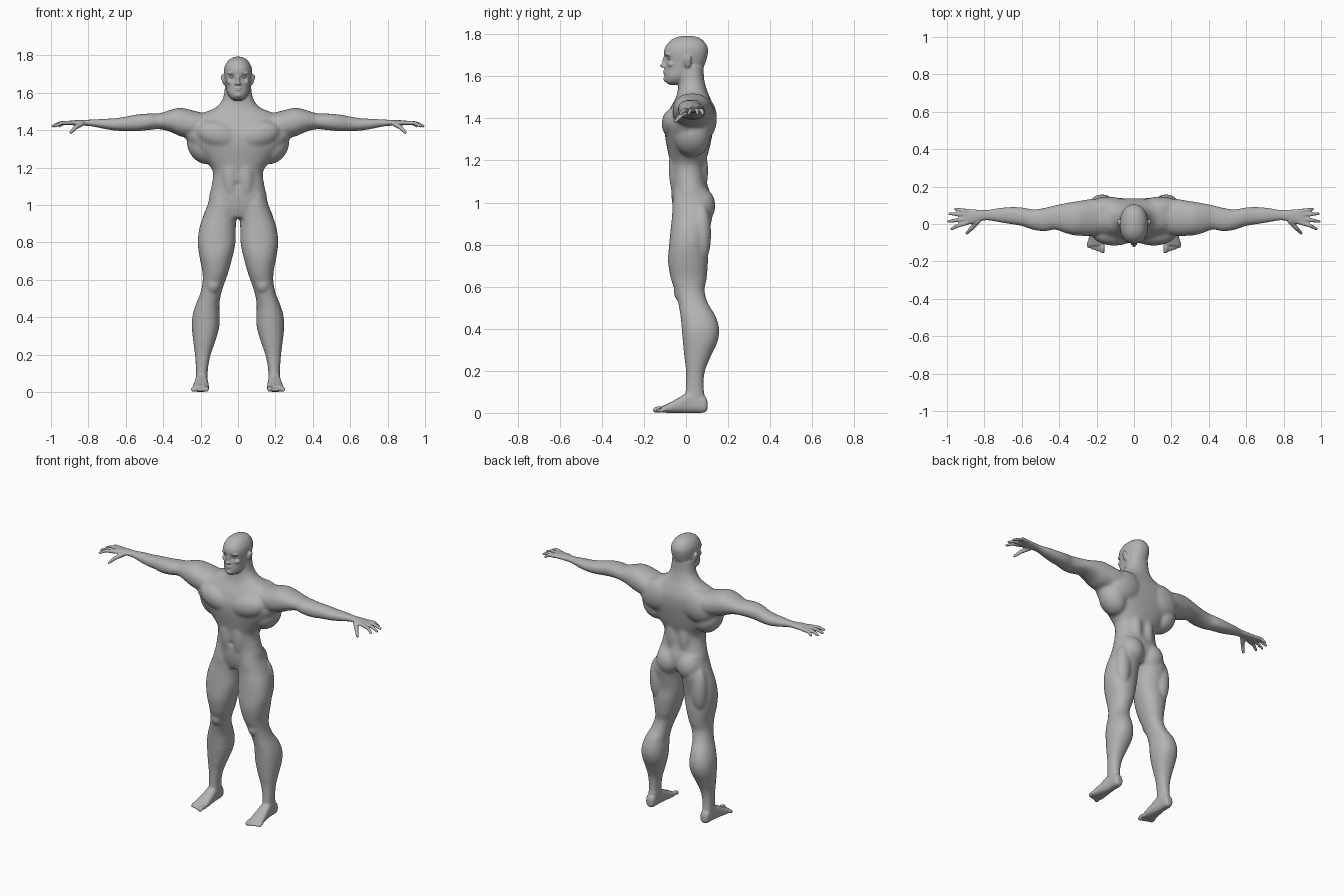
import bpy, bmesh, math
from mathutils import Vector, Matrix

default = bpy.data.objects.get("Cube")
if default:
    bpy.data.objects.remove(default)

skin = bpy.data.materials.new("plain grey")
skin.use_nodes = True
GREY = (0.45, 0.45, 0.45, 1)
skin.diffuse_color = GREY
skin.node_tree.nodes["Principled BSDF"].inputs["Base Color"].default_value = GREY

# How a section (t along the part, a and b across it) maps to space
def upright(t, a, b):
    return (a, b, t)

def sideways(t, a, b):
    return (t, b, a)

def forward(t, a, b):
    return (a, t, b)


def spline(rows, steps=5):
    """Catmull-Rom interpolation between section rows."""
    out = []
    last = len(rows) - 1
    for i in range(last):
        quad = [rows[max(i - 1, 0)], rows[i], rows[i + 1], rows[min(i + 2, last)]]
        for k in range(steps):
            u = k / steps
            out.append([((2 * q) + (r - p) * u + (2 * p - 5 * q + 4 * r - s) * u * u
                         + (3 * q - p - 3 * r + s) * u ** 3) / 2
                        for p, q, r, s in zip(*quad)])
    return out + [list(rows[-1])]


def loft(bm, place, rows, power=2.2, sides=44):
    """Skin rounded sections given as (t, a_min, a_max, b_min, b_max)."""
    rings = []
    for t, a0, a1, b0, b1 in spline(rows):
        ring = []
        for k in range(sides):
            c = math.cos(math.tau * k / sides)
            s = math.sin(math.tau * k / sides)
            a = (a0 + a1) / 2 + (a1 - a0) / 2 * math.copysign(abs(c) ** (2 / power), c)
            b = (b0 + b1) / 2 + (b1 - b0) / 2 * math.copysign(abs(s) ** (2 / power), s)
            ring.append(bm.verts.new(place(t, a, b)))
        rings.append(ring)
    for low, high in zip(rings, rings[1:]):
        for k in range(sides):
            n = (k + 1) % sides
            bm.faces.new((low[k], low[n], high[n], high[k]))
    bm.faces.new(rings[0])
    bm.faces.new(rings[-1])


def blob(bm, centre, radii, tilt=0):
    matrix = (Matrix.Translation(centre) @ Matrix.Rotation(tilt, 4, 'Y')
              @ Matrix.Diagonal((*radii, 1)))
    bmesh.ops.create_uvsphere(bm, u_segments=28, v_segments=18, radius=1, matrix=matrix)


def digit(bm, points, radii):
    """Finger or toe: tapered bones with round joints."""
    points = [Vector(p) for p in points]
    for p, r in zip(points, radii):
        blob(bm, p, (r, r, r))
    for p, q, r, s in zip(points, points[1:], radii, radii[1:]):
        turn = (q - p).to_track_quat('Z', 'Y').to_matrix().to_4x4()
        bmesh.ops.create_cone(bm, cap_ends=True, segments=16, radius1=r, radius2=s,
                              depth=(q - p).length,
                              matrix=Matrix.Translation((p + q) / 2) @ turn)


def mirror(bm):
    copy = bmesh.ops.duplicate(bm, geom=bm.verts[:] + bm.edges[:] + bm.faces[:])
    verts = [g for g in copy["geom"] if isinstance(g, bmesh.types.BMVert)]
    bmesh.ops.scale(bm, vec=(-1, 1, 1), verts=verts)


def dent(bm, centre, radius, depth):
    for v in bm.verts:
        if v.co.y < 0:
            d = (v.co - Vector(centre)).length / radius
            v.co.y += depth * math.exp(-d * d)


def fuse(bm, name, voxel, rounds):
    """Merge all shells into one smooth skin and return the object."""
    bmesh.ops.recalc_face_normals(bm, faces=bm.faces[:])
    raw = bpy.data.meshes.new(name + "_raw")
    bm.to_mesh(raw)
    bm.free()
    obj = bpy.data.objects.new(name, raw)
    bpy.context.collection.objects.link(obj)
    remesh = obj.modifiers.new("fuse", 'REMESH')
    remesh.mode = 'VOXEL'
    remesh.voxel_size = voxel
    soften = obj.modifiers.new("soften", 'SMOOTH')
    soften.factor = 0.5
    soften.iterations = rounds
    graph = bpy.context.evaluated_depsgraph_get()
    mesh = bpy.data.meshes.new_from_object(obj.evaluated_get(graph))
    obj.modifiers.clear()
    obj.data = mesh
    bpy.data.meshes.remove(raw)
    return obj


def add_limbs(bm):
    # Arm from shoulder to palm: x, z low, z high, y front, y back
    loft(bm, sideways, [
        (.12, 1.37, 1.485, -.03, .12), (.2, 1.35, 1.495, -.06, .135),
        (.3, 1.365, 1.518, -.062, .122), (.36, 1.39, 1.508, -.05, .112),
        (.42, 1.405, 1.49, -.03, .1), (.48, 1.4, 1.488, -.038, .085),
        (.54, 1.395, 1.483, -.03, .078), (.6, 1.395, 1.472, -.01, .088),
        (.66, 1.398, 1.463, 0, .09), (.72, 1.408, 1.46, .01, .085),
        (.78, 1.42, 1.456, .02, .075), (.83, 1.424, 1.455, .014, .076),
        (.87, 1.425, 1.453, 0, .08), (.91, 1.428, 1.449, -.003, .08)])
    # Leg from hip to ankle: z, x inner, x outer, y front, y back
    loft(bm, upright, [
        (1.06, .03, .145, -.055, .1), (1, .008, .163, -.064, .12),
        (.94, .008, .185, -.066, .125), (.88, .012, .205, -.072, .115),
        (.8, .014, .215, -.08, .102), (.72, .03, .205, -.085, .104),
        (.64, .052, .19, -.072, .098), (.58, .073, .19, -.052, .088),
        (.52, .092, .204, -.036, .105), (.46, .1, .228, -.026, .14),
        (.4, .098, .244, -.02, .157), (.34, .102, .246, -.015, .15),
        (.27, .122, .239, -.008, .118), (.2, .146, .23, 0, .09),
        (.13, .16, .225, 0, .083), (.07, .163, .225, -.005, .09),
        (.03, .165, .225, -.01, .095)])


# Broad muscle masses, one side then mirrored
core = bmesh.new()
add_limbs(core)
blob(core, (.105, -.048, 1.375), (.125, .068, .075), -.25)   # chest
blob(core, (.14, .085, 1.4), (.12, .062, .1), .3)            # shoulder blade
blob(core, (.19, .03, 1.31), (.075, .085, .1), .6)           # side of back
blob(core, (.042, .06, 1.15), (.045, .045, .15))             # lower back
blob(core, (.04, -.042, 1.16), (.048, .04, .14))             # belly
blob(core, (.075, .065, .985), (.078, .075, .09))            # buttock
blob(core, (.132, -.03, .575), (.036, .028, .045))           # kneecap
blob(core, (.15, .075, .85), (.05, .045, .14))               # hamstring
mirror(core)
# Trunk and neck: z, half width, y front, y back
trunk = [(.93, .09, -.045, .085), (.98, .15, -.062, .115), (1.04, .155, -.07, .115),
         (1.1, .142, -.07, .098), (1.18, .135, -.075, .092), (1.25, .185, -.088, .11),
         (1.32, .25, -.1, .125), (1.38, .29, -.1, .135), (1.44, .27, -.08, .135),
         (1.49, .19, -.052, .118), (1.52, .12, -.042, .105), (1.56, .085, -.036, .092),
         (1.6, .074, -.036, .085), (1.66, .068, -.04, .085)]
loft(core, upright, [(z, -w, w, f, b) for z, w, f, b in trunk], 2.3)
blended = fuse(core, "blended_core", .008, 10)

# Limbs at full size, hands and feet
fine = bmesh.new()
add_limbs(fine)
for base, tip, length in ((.07, .08, .955), (.05, .055, .985),
                          (.028, .013, .99), (.007, -.026, .975)):
    mid = (.9 + length) / 2 + .005
    digit(fine, [(.89, base, 1.439), (mid, (base + tip) / 2, 1.438), (length, tip, 1.422)],
          (.0115, .0105, .008))
digit(fine, [(.835, .015, 1.435), (.868, -.022, 1.415), (.893, -.048, 1.388)],
      (.015, .012, .0085))
loft(fine, forward, [
    (.102, .18, .21, .018, .055), (.088, .167, .223, .002, .08),
    (.03, .163, .226, 0, .105), (-.03, .158, .235, 0, .075),
    (-.08, .155, .243, 0, .047), (-.115, .158, .246, .002, .032)], 2.6)
for i in range(5):
    size = .0095 if i else .0135
    x = .169 + .0182 * i
    digit(fine, [(x, -.1, .016), (x, -.128 + .004 * i, size + .006),
                 (x, -.145 + .006 * i, size)], (size, size, size * .95))
# Paired face parts
blob(fine, (.078, .008, 1.67), (.009, .018, .03), .2)         # ear
blob(fine, (.082, .014, 1.68), (.009, .013, .019), .2)        # ear rim
blob(fine, (.031, -.084, 1.706), (.026, .015, .008), .12)     # brow
blob(fine, (.042, -.068, 1.657), (.02, .02, .014))            # cheekbone
blob(fine, (.011, -.105, 1.648), (.008, .009, .007))          # nostril
mirror(fine)

# Head: z, half width, y front, y back
head = bmesh.new()
skull = [(1.56, .022, -.082, -.01), (1.575, .042, -.098, .015), (1.6, .058, -.102, .045),
         (1.635, .065, -.1, .078), (1.67, .071, -.1, .094), (1.71, .075, -.105, .104),
         (1.74, .071, -.098, .102), (1.77, .054, -.074, .082), (1.787, .03, -.04, .053),
         (1.793, .008, -.008, .02)]
loft(head, upright, [(z, -w, w, f, b) for z, w, f, b in skull])
for side in (1, -1):
    dent(head, (.03 * side, -.088, 1.685), .018, .014)
blob(head, (0, -.1, 1.67), (.009, .013, .026))                # nose bridge
blob(head, (0, -.113, 1.651), (.011, .012, .01))              # nose tip
blob(head, (0, -.098, 1.626), (.021, .012, .006))             # upper lip
blob(head, (0, -.097, 1.615), (.018, .012, .006))             # lower lip
blob(head, (0, -.092, 1.588), (.023, .016, .015))             # chin
head_mesh = bpy.data.meshes.new("head_raw")
head.to_mesh(head_mesh)
head.free()

# Join everything into one body
fine.from_mesh(head_mesh)
trunk_skin = bmesh.new()
trunk_skin.from_mesh(blended.data)
dent(trunk_skin, (0, -.08, 1.11), .014, .012)                 # navel
trunk_skin.to_mesh(blended.data)
trunk_skin.free()
fine.from_mesh(blended.data)
bpy.data.objects.remove(blended)
bpy.data.meshes.remove(head_mesh)
body = fuse(fine, "body", .005, 3)

# Eyes
eyes = []
for name, side in (("left_eye", 1), ("right_eye", -1)):
    bm = bmesh.new()
    blob(bm, (.03 * side, -.077, 1.685), (.013, .012, .0095))
    mesh = bpy.data.meshes.new(name)
    bm.to_mesh(mesh)
    bm.free()
    eye = bpy.data.objects.new(name, mesh)
    bpy.context.collection.objects.link(eye)
    eyes.append(eye)

for obj in [body] + eyes:
    obj.data.materials.clear()
    obj.data.materials.append(skin)
    obj.data.shade_smooth()
